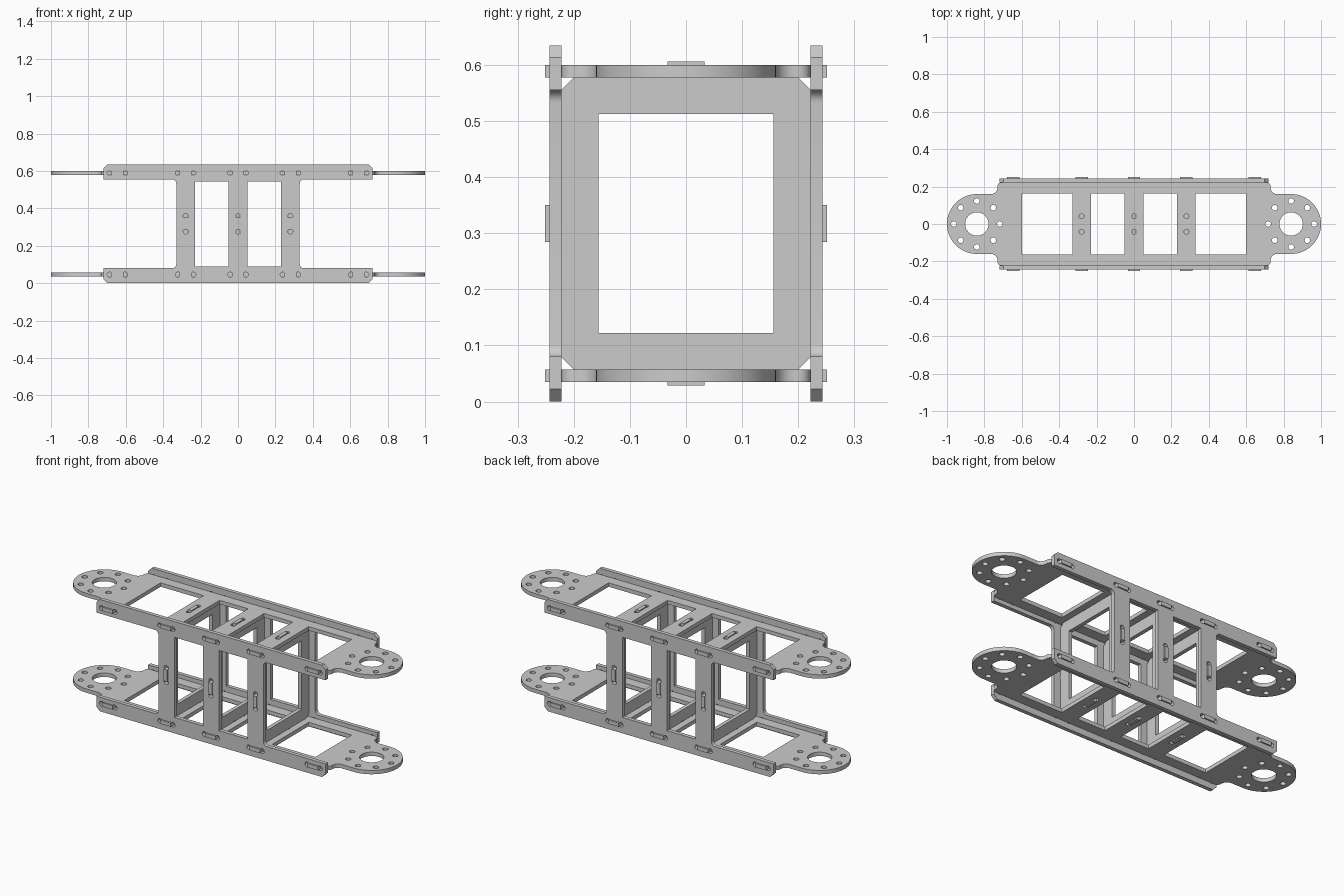
import bpy, bmesh
from math import sin, cos, radians, pi
from mathutils import Vector

if "Cube" in bpy.data.objects:
    bpy.data.objects.remove(bpy.data.objects["Cube"])

T = 0.022            # sheet thickness
MID = 0.3175         # mid height of the frame
TAB = 0.033          # half width of a tab
TAB_OUT = 0.251      # how far side tabs reach in y
RIBS = (-0.28, 0.0, 0.28)


def arc(cx, cy, r, a0, a1, n):
    return [(cx + r * cos(radians(a0 + (a1 - a0) * i / n)),
             cy + r * sin(radians(a0 + (a1 - a0) * i / n))) for i in range(n + 1)]


def symmetric(quad):
    """Mirror a quarter outline (+x to +y) into a closed outline."""
    top = quad + [(-x, y) for x, y in reversed(quad)]
    pts = top + [(-x, -y) for x, y in top]
    return [p for i, p in enumerate(pts)
            if (Vector(p) - Vector(pts[i - 1])).length > 1e-5]


def rect(x0, x1, y0, y1):
    return [(x0, y0), (x1, y0), (x1, y1), (x0, y1)]


def circle(cx, cy, r, n):
    return arc(cx, cy, r, 0, 360, n)[:-1]


def slot(cx, cy, upright=False):
    """Slot with round relief at both ends."""
    r = 0.0135
    pts = arc(0.041, 0, r, -125, 125, 12) + arc(-0.041, 0, r, 55, 305, 12)
    return [(cx - y, cy + x) if upright else (cx + x, cy + y) for x, y in pts]


def sheet(name, outline, holes, loc, rot=(0, 0, 0)):
    """Cut sheet: outline with holes, extruded about its mid plane."""
    bm = bmesh.new()
    for loop in [outline] + holes:
        vs = [bm.verts.new((x, y, -T / 2)) for x, y in loop]
        for i, v in enumerate(vs):
            bm.edges.new((vs[i - 1], v))
    bmesh.ops.triangle_fill(bm, edges=bm.edges[:], use_beauty=True,
                            use_dissolve=False, normal=(0, 0, 1))
    ext = bmesh.ops.extrude_face_region(bm, geom=bm.faces[:], use_keep_orig=True)
    bmesh.ops.translate(bm, vec=(0, 0, T), verts=[
        g for g in ext["geom"] if isinstance(g, bmesh.types.BMVert)])
    bmesh.ops.recalc_face_normals(bm, faces=bm.faces[:])
    me = bpy.data.meshes.new(name)
    bm.to_mesh(me)
    bm.free()
    ob = bpy.data.objects.new(name, me)
    bpy.context.collection.objects.link(ob)
    ob.location, ob.rotation_euler = loc, rot
    bpy.ops.object.select_all(action='DESELECT')
    ob.select_set(True)
    bpy.context.view_layer.objects.active = ob
    bpy.ops.object.shade_smooth_by_angle(angle=radians(30))
    return ob


# Horizontal plates with round mounting ends and side tabs
quad = arc(0.84, 0, 0.16, 0, 90, 20) + arc(0.765, 0.195, 0.035, -90, -180, 8)
quad += arc(0.708, 0.2, 0.022, 0, 90, 6)
for c in (0.645, 0.28):
    quad += [(c + TAB, 0.222), (c + TAB, TAB_OUT), (c - TAB, TAB_OUT), (c - TAB, 0.222)]
quad += [(TAB, 0.222), (TAB, TAB_OUT)]
holes = [slot(x, 0, True) for x in RIBS]
for s in (-1, 1):
    holes += [rect(s * 0.33, s * 0.6, -0.163, 0.163),
              rect(s * 0.05, s * 0.23, -0.163, 0.163),
              circle(s * 0.84, 0, 0.0625, 40)]
    holes += [circle(s * 0.84 + 0.123 * cos(k * pi / 4), 0.123 * sin(k * pi / 4), 0.015, 16)
              for k in range(8)]
for name, z in (("bottom_plate", 0.046), ("top_plate", 0.589)):
    sheet(name, symmetric(quad), holes, (0, 0, z))

# Side plates: two rails joined by three posts
quad = arc(0.352, 0.2155, 0.022, 180, 90, 6)
quad += [(0.72, 0.2375), (0.72, 0.2955), (0.698, 0.3175)]
holes = [slot(x, 0, True) for x in RIBS]
holes += [slot(x, z) for x in (-0.645, 0.645) + RIBS for z in (-0.2715, 0.2715)]
holes += [rect(s * 0.05, s * 0.23, -0.2275, 0.2275) for s in (-1, 1)]
for name, y in (("front_side_plate", -0.2325), ("back_side_plate", 0.2325)):
    sheet(name, symmetric(quad), holes, (0, y, MID), (pi / 2, 0, 0))

# Inner rib frames with a tab on every side
quad = [(TAB_OUT, TAB), (0.222, TAB), (0.222, 0.2385), (0.2, 0.2605),
        (TAB, 0.2605), (TAB, 0.2885)]
for name, x in zip(("left_rib", "middle_rib", "right_rib"), RIBS):
    sheet(name, symmetric(quad), [rect(-0.156, 0.156, -0.195, 0.195)],
          (x, 0, MID), (pi / 2, 0, pi / 2))
